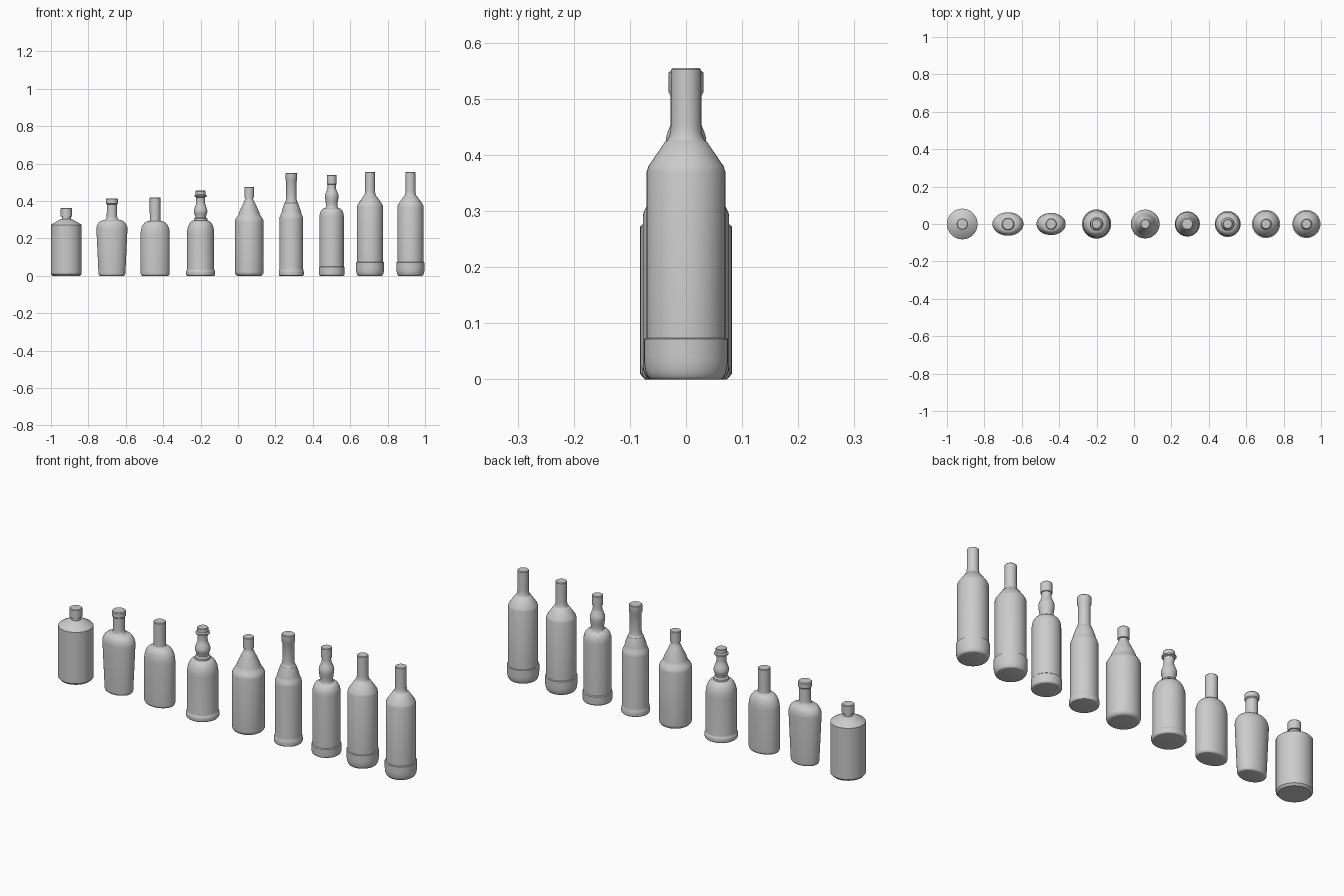
import bpy
import bmesh
from math import sin, cos, pi, radians

SIDES = 40
STEPS = 6

cube = bpy.data.objects.get("Cube")
if cube:
    bpy.data.objects.remove(cube, do_unlink=True)

grey = bpy.data.materials.new("plain grey")
grey.use_nodes = True
grey.diffuse_color = (.6, .6, .6, 1)
shader = next(n for n in grey.node_tree.nodes if n.type == "BSDF_PRINCIPLED")
shader.inputs["Base Color"].default_value = grey.diffuse_color


class Bottle:
    """A profile drawn from the base up, then spun into a closed bottle."""

    def __init__(self, name, centre, base, depth=1):
        self.name, self.centre = name, centre
        self.rings = [(base, base * depth, 0)]

    def line(self, radius, height, depth=1):
        self.rings.append((radius, radius * depth, height))
        return self

    def curve(self, radius, height, depth, blend_out, blend_up):
        start = self.rings[-1]
        end = (radius, radius * depth, height)
        for step in range(1, STEPS + 1):
            t = step / STEPS * pi / 2
            out, up = blend_out(t), blend_up(t)
            self.rings.append((start[0] + (end[0] - start[0]) * out,
                               start[1] + (end[1] - start[1]) * out,
                               start[2] + (end[2] - start[2]) * up))
        return self

    def shoulder(self, radius, height, depth=1):
        # leaves upright, arrives level
        return self.curve(radius, height, depth, lambda t: 1 - cos(t), sin)

    def sweep(self, radius, height, depth=1):
        # leaves level, arrives upright
        return self.curve(radius, height, depth, sin, lambda t: 1 - cos(t))

    def wave(self, radius, height):
        # leaves upright, arrives upright
        return self.curve(radius, height, 1, lambda t: sin(t) ** 2, lambda t: t * 2 / pi)

    def cap(self, radius, bottom, top, bevel=.003):
        self.line(radius, bottom)
        self.line(radius, top - bevel)
        return self.line(radius - bevel, top)

    def build(self):
        bm = bmesh.new()
        loops = []
        for rx, ry, z in self.rings:
            loops.append([bm.verts.new((rx * cos(2 * pi * i / SIDES),
                                        ry * sin(2 * pi * i / SIDES), z))
                          for i in range(SIDES)])
        for low, high in zip(loops, loops[1:]):
            for i in range(SIDES):
                j = (i + 1) % SIDES
                bm.faces.new((low[i], low[j], high[j], high[i]))
        bm.faces.new(loops[0][::-1])
        bm.faces.new(loops[-1])
        mesh = bpy.data.meshes.new(self.name)
        bm.to_mesh(mesh)
        bm.free()
        mesh.materials.append(grey)
        obj = bpy.data.objects.new(self.name, mesh)
        obj.location.x = self.centre
        bpy.context.collection.objects.link(obj)
        bpy.ops.object.select_all(action="DESELECT")
        obj.select_set(True)
        bpy.context.view_layer.objects.active = obj
        bpy.ops.object.shade_smooth_by_angle(angle=radians(35))


# Wide jar with a conical top and short stopper
jar = Bottle("wide_jar_bottle", centre=-.918, base=.073)
jar.line(radius=.082, height=.01)
jar.line(radius=.082, height=.272)
jar.line(radius=.078, height=.276)
jar.line(radius=.032, height=.302)
jar.line(radius=.024, height=.304)
jar.line(radius=.024, height=.316)
jar.cap(radius=.03, bottom=.318, top=.362)
jar.build()

# Oval flask, tapering towards the base
flask = Bottle("tapered_oval_flask", centre=-.674, base=.062, depth=.75)
flask.sweep(radius=.072, height=.015, depth=.75)
flask.line(radius=.083, height=.25, depth=.75)
flask.shoulder(radius=.042, height=.298, depth=.85)
flask.sweep(radius=.028, height=.32)
flask.line(radius=.027, height=.382)
flask.cap(radius=.033, bottom=.387, top=.414, bevel=.004)
flask.build()

# Oval flask with straight sides
oval = Bottle("straight_oval_flask", centre=-.443, base=.068, depth=.75)
oval.sweep(radius=.078, height=.015, depth=.76)
oval.line(radius=.078, height=.225, depth=.76)
oval.shoulder(radius=.036, height=.292, depth=.9)
oval.sweep(radius=.028, height=.3)
oval.cap(radius=.029, bottom=.34, top=.42)
oval.build()

# Round decanter with a beaded neck
decanter = Bottle("beaded_neck_decanter", centre=-.2, base=.07)
decanter.sweep(radius=.078, height=.01)
decanter.line(radius=.078, height=.02)
decanter.wave(radius=.073, height=.035)
decanter.line(radius=.073, height=.225)
decanter.shoulder(radius=.036, height=.296)
decanter.line(radius=.036, height=.306)
decanter.line(radius=.028, height=.312)
decanter.wave(radius=.036, height=.345)
decanter.wave(radius=.023, height=.395)
decanter.line(radius=.024, height=.42)
decanter.line(radius=.033, height=.424)
decanter.line(radius=.033, height=.43)
decanter.cap(radius=.026, bottom=.434, top=.455)
decanter.build()

# Bottle with a tapering neck and a separate cap
taper = Bottle("tapered_neck_bottle", centre=.06, base=.06)
taper.sweep(radius=.077, height=.022)
taper.line(radius=.077, height=.29)
taper.wave(radius=.054, height=.34)
taper.line(radius=.026, height=.4)
taper.line(radius=.021, height=.41)
taper.line(radius=.021, height=.418)
taper.cap(radius=.026, bottom=.42, top=.476)
taper.build()

# Slim bottle with a flared foot
slim = Bottle("slim_bottle", centre=.285, base=.062)
slim.sweep(radius=.067, height=.008)
slim.line(radius=.067, height=.018)
slim.wave(radius=.063, height=.04)
slim.line(radius=.063, height=.305)
slim.wave(radius=.05, height=.35)
slim.line(radius=.036, height=.39)
slim.sweep(radius=.028, height=.42)
slim.line(radius=.028, height=.506)
slim.cap(radius=.031, bottom=.512, top=.55)
slim.build()

# Bottle with a swollen neck and banded foot
swollen = Bottle("swollen_neck_bottle", centre=.501, base=.06)
swollen.sweep(radius=.069, height=.012)
swollen.line(radius=.069, height=.046)
swollen.line(radius=.065, height=.05)
swollen.line(radius=.065, height=.315)
swollen.shoulder(radius=.035, height=.363)
swollen.sweep(radius=.031, height=.378)
swollen.wave(radius=.036, height=.425)
swollen.wave(radius=.022, height=.475)
swollen.line(radius=.022, height=.488)
swollen.cap(radius=.026, bottom=.49, top=.54)
swollen.build()

# Two matching tall bottles with rounded foot bands
for name, centre in (("tall_bottle_inner", .706), ("tall_bottle_outer", .922)):
    tall = Bottle(name, centre, base=.062)
    tall.sweep(radius=.075, height=.04)
    tall.line(radius=.075, height=.072)
    tall.line(radius=.07, height=.074)
    tall.line(radius=.07, height=.37)
    tall.line(radius=.067, height=.38)
    tall.line(radius=.037, height=.424)
    tall.sweep(radius=.027, height=.455)
    tall.cap(radius=.027, bottom=.5, top=.555)
    tall.build()
